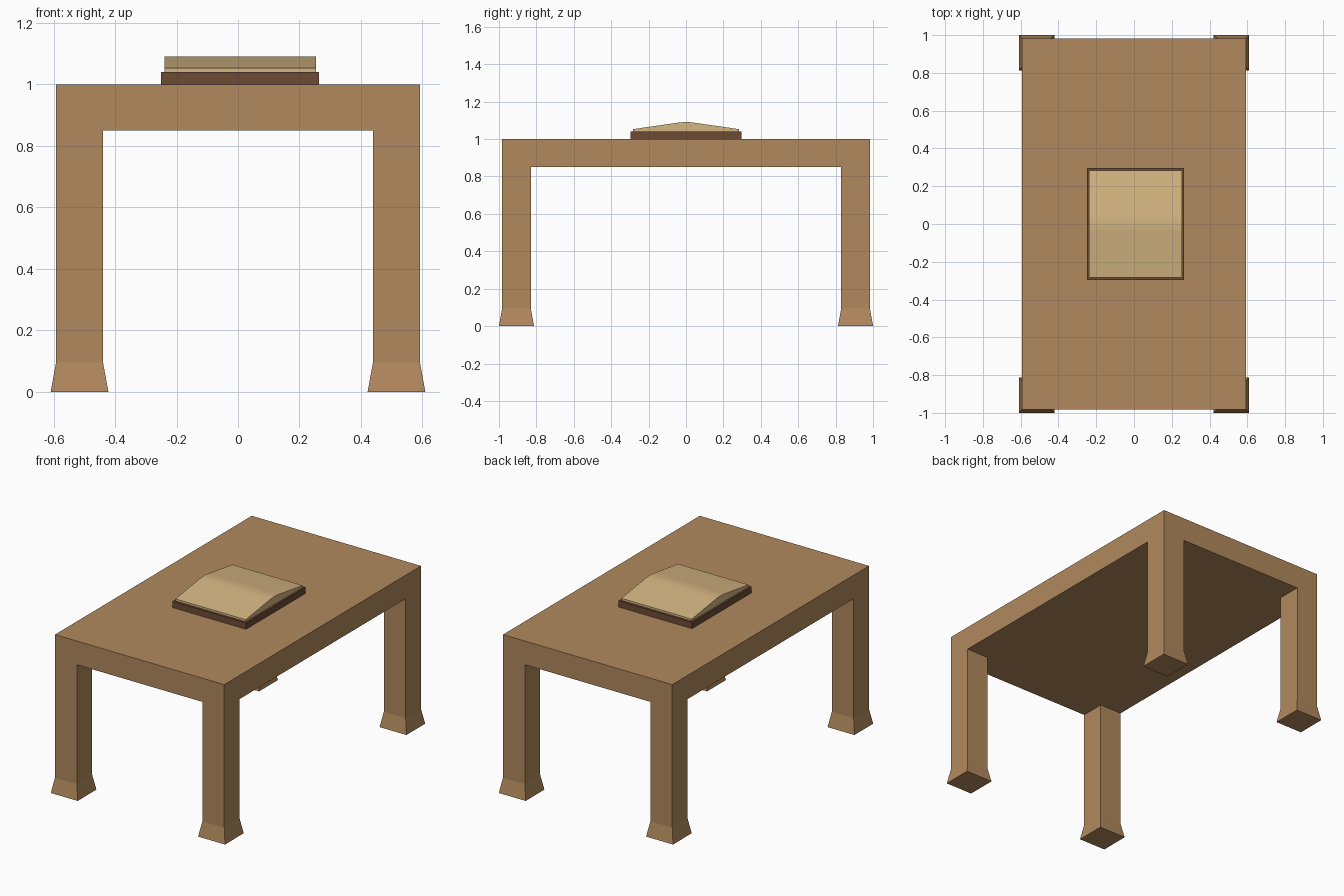
import bpy, bmesh

if "Cube" in bpy.data.objects:
    bpy.data.objects.remove(bpy.data.objects["Cube"])


def material(name, rgb):
    m = bpy.data.materials.new(name)
    m.diffuse_color = (*rgb, 1)
    m.use_nodes = True
    m.node_tree.nodes["Principled BSDF"].inputs["Base Color"].default_value = m.diffuse_color
    return m


wood = material("wood", (0.44, 0.25, 0.11))
leather = material("cover_brown", (0.15, 0.07, 0.036))
paper = material("paper", (0.66, 0.46, 0.22))


def loft(name, rings, mat):
    """Closed solid through rings of equal point count."""
    bm = bmesh.new()
    loops = [[bm.verts.new(p) for p in ring] for ring in rings]
    n = len(loops[0])
    for a, b in zip(loops, loops[1:]):
        for i in range(n):
            j = (i + 1) % n
            bm.faces.new((a[i], a[j], b[j], b[i]))
    bm.faces.new(loops[0][::-1])
    bm.faces.new(loops[-1])
    bmesh.ops.recalc_face_normals(bm, faces=bm.faces[:])
    me = bpy.data.meshes.new(name)
    bm.to_mesh(me)
    bm.free()
    me.materials.append(mat)
    ob = bpy.data.objects.new(name, me)
    bpy.context.collection.objects.link(ob)
    return ob


def rect(cx, cy, hx, hy, z):
    return [(cx + sx * hx, cy + sy * hy, z)
            for sx, sy in ((-1, -1), (1, -1), (1, 1), (-1, 1))]


# Table top slab
TX, TY = 0.592, 0.983
loft("table_top", [rect(0, 0, TX, TY, 0.85), rect(0, 0, TX, TY, 1.0)], wood)

# Four square legs with flared feet
H = 0.0765
F = 0.094
for xn, sx in (("left", -1), ("right", 1)):
    for yn, sy in (("front", -1), ("back", 1)):
        cx, cy = sx * (TX - H), sy * (TY - H)
        loft(f"{yn}_{xn}_leg",
             [rect(cx, cy, F, F, 0), rect(cx, cy, H, H, 0.095),
              rect(cx, cy, H, H, 0.85)], wood)

# Book cover
BX = 0.007
loft("book_cover", [rect(BX, 0, 0.257, 0.297, 1.0),
                    rect(BX, 0, 0.257, 0.297, 1.04)], leather)

# Page block with a softly rounded ridge
half = [(0.284, 1.04), (0.284, 1.053), (0.045, 1.0875), (0.02, 1.0905)]
profile = half + [(-y, z) for y, z in reversed(half)]
pages = loft("book_pages", [[(BX + s * 0.246, y, z) for y, z in profile]
                            for s in (-1, 1)], paper)
bpy.context.view_layer.objects.active = pages
pages.select_set(True)
bpy.ops.object.shade_smooth_by_angle(angle=0.5)
